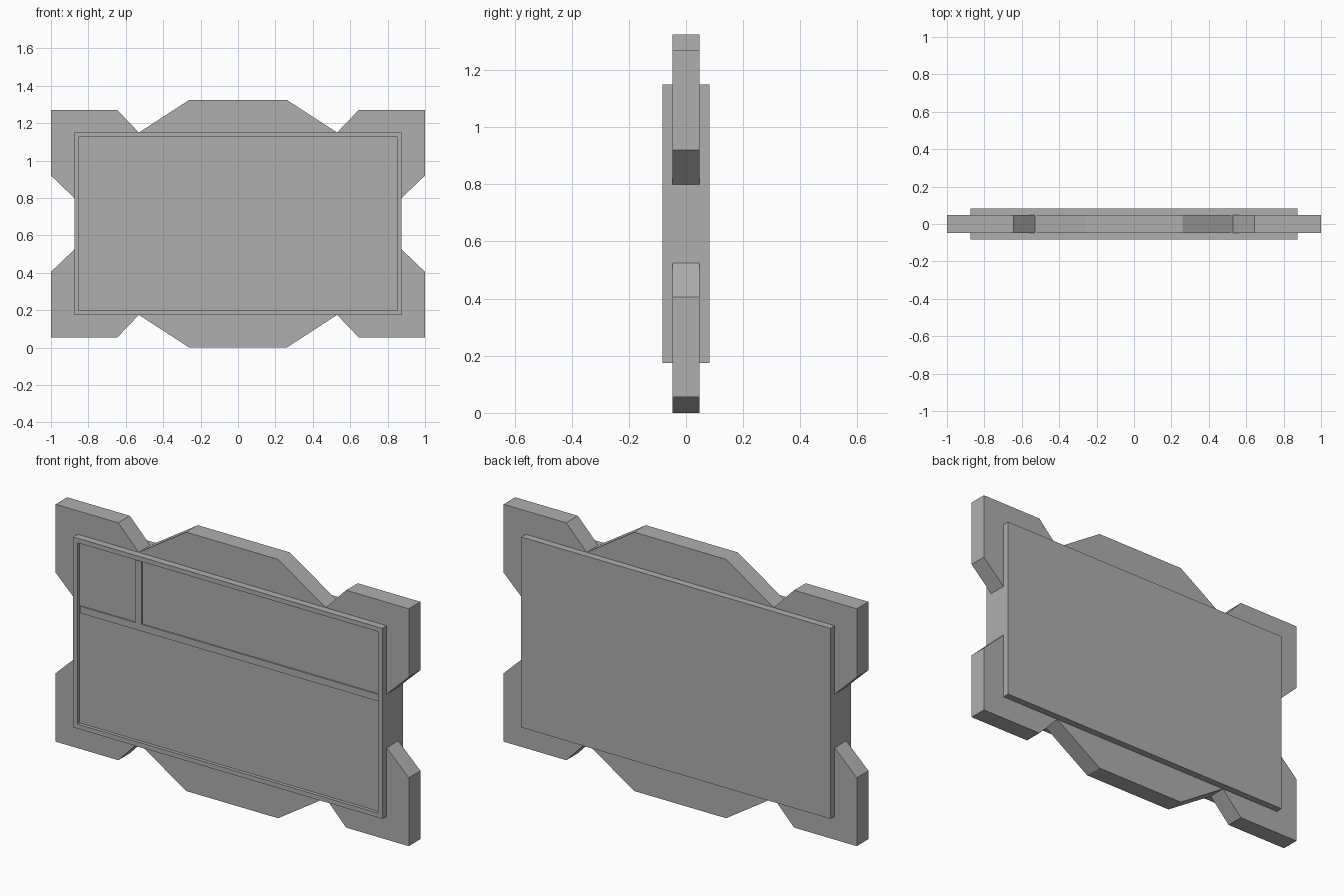
import bpy, bmesh
from mathutils import Vector

if "Cube" in bpy.data.objects:
    bpy.data.objects.remove(bpy.data.objects["Cube"])

MID = 0.6625          # height of the horizontal symmetry line
PLATE_Y = 0.083       # half thickness of the panel
SLAB_Y = 0.047        # half thickness of the brackets and tabs
RECESS = 0.017        # depth of the front recess
BAR_SINK = 0.01       # how far the dividers sit behind the rim

grey = bpy.data.materials.new("dark_grey")
grey.diffuse_color = (0.43, 0.43, 0.43, 1)
grey.use_nodes = True
grey.node_tree.nodes["Principled BSDF"].inputs["Base Color"].default_value = grey.diffuse_color


def finish(name, bm):
    bmesh.ops.recalc_face_normals(bm, faces=bm.faces[:])
    mesh = bpy.data.meshes.new(name)
    bm.to_mesh(mesh)
    bm.free()
    mesh.materials.append(grey)
    obj = bpy.data.objects.new(name, mesh)
    bpy.context.collection.objects.link(obj)
    return obj


def box(name, lo, hi):
    lo, hi = Vector(lo), Vector(hi)
    bm = bmesh.new()
    bmesh.ops.create_cube(bm, size=1)
    bmesh.ops.scale(bm, vec=hi - lo, verts=bm.verts[:])
    bmesh.ops.translate(bm, vec=(lo + hi) / 2, verts=bm.verts[:])
    return finish(name, bm)


def slab(name, outline, sx=1, sz=1):
    """Extrude an x/height outline through y, mirrored by sx and sz."""
    bm = bmesh.new()
    face = bm.faces.new([bm.verts.new((x * sx, -SLAB_Y, MID + z * sz))
                         for x, z in outline])
    ext = bmesh.ops.extrude_face_region(bm, geom=[face])["geom"]
    bmesh.ops.translate(bm, vec=(0, 2 * SLAB_Y, 0),
                        verts=[v for v in ext if isinstance(v, bmesh.types.BMVert)])
    return finish(name, bm)


# Main panel: a raised rim is left by insetting the front face and pushing it in
panel = box("panel", (-0.875, -PLATE_Y, 0.175), (0.875, PLATE_Y, 1.15))
bm = bmesh.new()
bm.from_mesh(panel.data)
bm.normal_update()
front = [f for f in bm.faces if f.normal.y < -0.9]
bmesh.ops.inset_region(bm, faces=front, thickness=0.033)
floor = bmesh.ops.extrude_face_region(bm, geom=front)["geom"]
bmesh.ops.delete(bm, geom=[f for f in front if f.is_valid], context="FACES_ONLY")
bmesh.ops.translate(bm, vec=(0, RECESS, 0),
                    verts=[v for v in floor if isinstance(v, bmesh.types.BMVert)])
bmesh.ops.recalc_face_normals(bm, faces=bm.faces[:])
bm.to_mesh(panel.data)
bm.free()

# Dividers, slightly lower than the rim
BAR_FRONT, BAR_BACK = -PLATE_Y + BAR_SINK, -PLATE_Y + RECESS + 0.01
box("horizontal_divider", (-0.845, BAR_FRONT, 0.765), (0.845, BAR_BACK, 0.80))
box("vertical_divider", (-0.53, BAR_FRONT, 0.80), (-0.495, BAR_BACK, 1.12))

# Corner brackets and edge tabs, with their inner edges set into the panel
corner = [(0.53, 0.4875), (0.645, 0.6075), (1.0, 0.6075), (1.0, 0.2575),
          (0.875, 0.1375), (0.82, 0.1375), (0.82, 0.43), (0.53, 0.43)]
tab = [(-0.53, 0.4875), (-0.26, 0.6625), (0.26, 0.6625), (0.53, 0.4875),
       (0.53, 0.43), (-0.53, 0.43)]
for sz, level in ((1, "top"), (-1, "bottom")):
    slab(f"{level}_tab", tab, 1, sz)
    for sx, side in ((-1, "left"), (1, "right")):
        slab(f"{level}_{side}_corner_bracket", corner, sx, sz)
